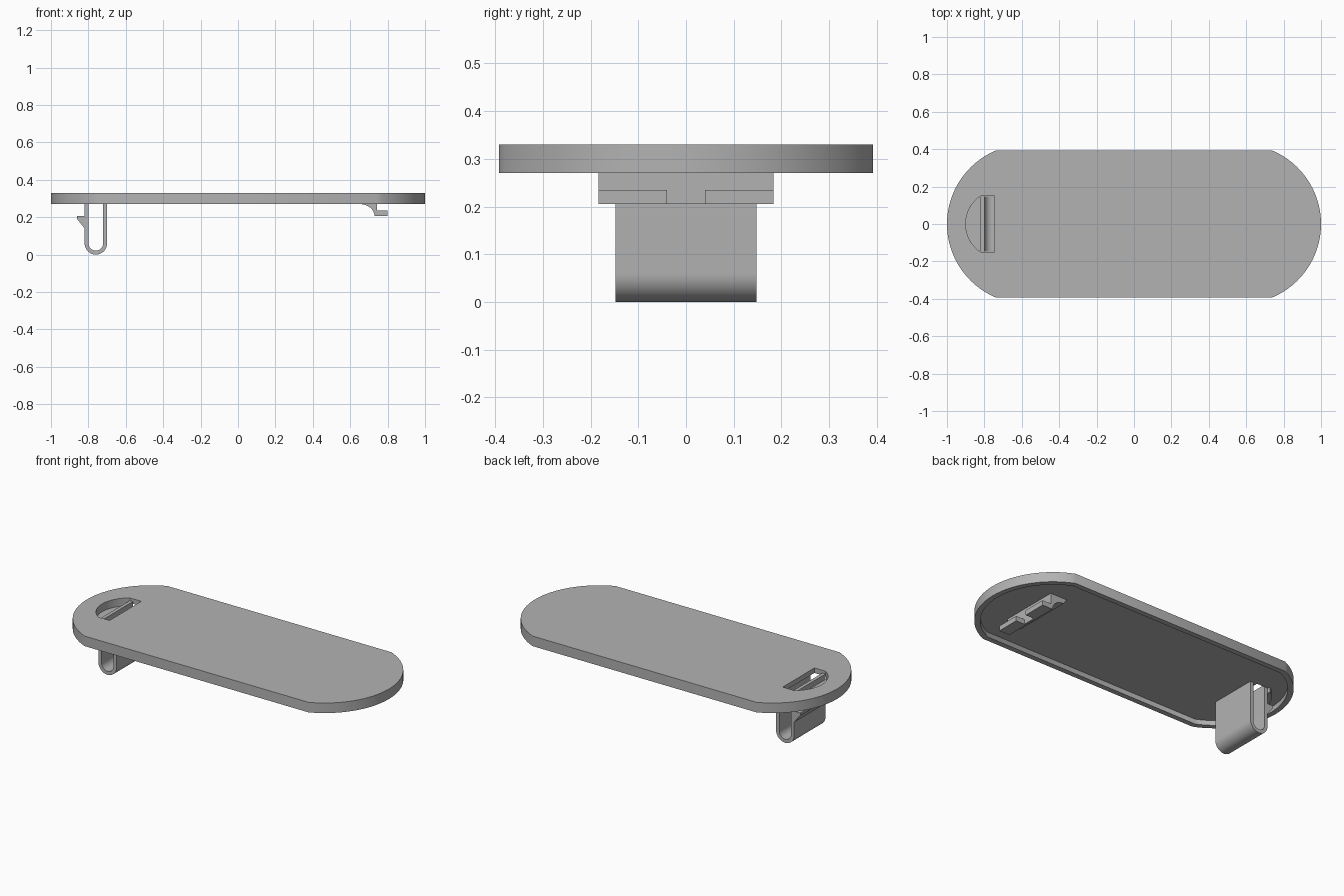
import bpy, bmesh, math
from mathutils import Vector

cube = bpy.data.objects.get("Cube")
if cube:
    bpy.data.objects.remove(cube, do_unlink=True)

grey = bpy.data.materials.new("plain grey")
grey.use_nodes = True
grey.diffuse_color = (0.45, 0.45, 0.45, 1)
grey.node_tree.nodes["Principled BSDF"].inputs["Base Color"].default_value = (0.45, 0.45, 0.45, 1)


def prism(name, points, low, high, axis="z"):
    """Extrude a closed outline along z (outline in xy) or y (outline in xz)."""
    def place(p, d):
        return Vector((p[0], p[1], d)) if axis == "z" else Vector((p[0], d, p[1]))
    bm = bmesh.new()
    face = bm.faces.new([bm.verts.new(place(p, low)) for p in points])
    ext = bmesh.ops.extrude_face_region(bm, geom=[face])
    moved = [v for v in ext["geom"] if isinstance(v, bmesh.types.BMVert)]
    shift = place((0, 0), high - low)
    bmesh.ops.translate(bm, verts=moved, vec=shift)
    bmesh.ops.recalc_face_normals(bm, faces=bm.faces)
    mesh = bpy.data.meshes.new(name)
    bm.to_mesh(mesh)
    bm.free()
    mesh.materials.append(grey)
    obj = bpy.data.objects.new(name, mesh)
    bpy.context.collection.objects.link(obj)
    return obj


def activate(obj):
    bpy.ops.object.select_all(action="DESELECT")
    obj.select_set(True)
    bpy.context.view_layer.objects.active = obj


def cut(obj, cutter):
    mod = obj.modifiers.new("cut", "BOOLEAN")
    mod.operation = "DIFFERENCE"
    mod.solver = "EXACT"
    mod.object = cutter
    activate(obj)
    bpy.ops.object.modifier_apply(modifier=mod.name)
    bpy.data.objects.remove(cutter, do_unlink=True)


def arc(cx, cz, rx, rz, start, end, steps):
    angles = [math.radians(start + (end - start) * i / steps) for i in range(steps + 1)]
    return [(cx + rx * math.cos(a), cz + rz * math.sin(a)) for a in angles]


def box(x0, x1, y0, y1):
    return [(x0, y0), (x1, y0), (x1, y1), (x0, y1)]


def cover_outline(inset):
    """Straight long sides closed by a shallow arc at each end."""
    r = 0.426 - inset
    a = math.degrees(math.asin((0.392 - inset) / r))
    right = arc(0.574, 0, r, r, -a, a, 32)
    return right + [(-x, -y) for x, y in right]


def pocket_outline(grow, edge):
    """Circular segment of the finger pocket, cut off straight at x = edge."""
    r = 0.18 + grow
    a = math.degrees(math.acos((-0.72 - edge) / r))
    return arc(-0.72, 0, r, r, 180 - a, 180 + a, 24)


# Cover plate with hollow underside, slot and finger pocket
TOP, BASE, FLOOR = 0.33, 0.27, 0.30
cover = prism("cover_plate", cover_outline(0), BASE, TOP)
cut(cover, prism("recess_cutter", cover_outline(0.032), 0.2, FLOOR))
slot = pocket_outline(0, -0.82) + [(-0.745, -0.15), (-0.745, 0.15)]
cut(cover, prism("slot_cutter", slot, 0.2, 0.4))

# Shallow dish under the finger pocket
dish = prism("pocket_dish", pocket_outline(0.015, -0.822), BASE, FLOOR)
cut(dish, prism("dish_cutter", pocket_outline(0, -0.81), 0.283, 0.4))

# U-shaped spring clip with a wedge hook on its outer leg
outer = arc(-0.76, 0.06, 0.06, 0.06, 180, 360, 24)
inner = arc(-0.76, 0.06, 0.039, 0.039, 360, 180, 24)
clip = prism("spring_clip", [(-0.82, 0.315)] + outer + [(-0.70, FLOOR), (-0.721, FLOOR)]
             + inner + [(-0.799, 0.315)], -0.148, 0.148, "y")
hook = prism("clip_hook", [(-0.81, 0.205), (-0.86, 0.205), (-0.86, 0.19), (-0.82, 0.14),
                           (-0.81, 0.14)], -0.148, 0.148, "y")

# Fixed catch: curved bracket carrying two tongues
curve = arc(0.65, 0.205, 0.08, 0.065, 90, 0, 12)
bracket = prism("catch_bracket", [(0.63, FLOOR)] + curve + [(0.742, 0.205), (0.742, FLOOR)],
                -0.183, 0.183, "y")
tongues = [prism(f"{side}_catch_tongue", box(0.742, 0.80, y0, y1), 0.205, 0.235)
           for side, y0, y1 in (("front", -0.183, -0.04), ("back", 0.04, 0.183))]

for obj in [cover, dish, clip, hook, bracket] + tongues:
    activate(obj)
    bpy.ops.object.shade_smooth_by_angle(angle=math.radians(30))
